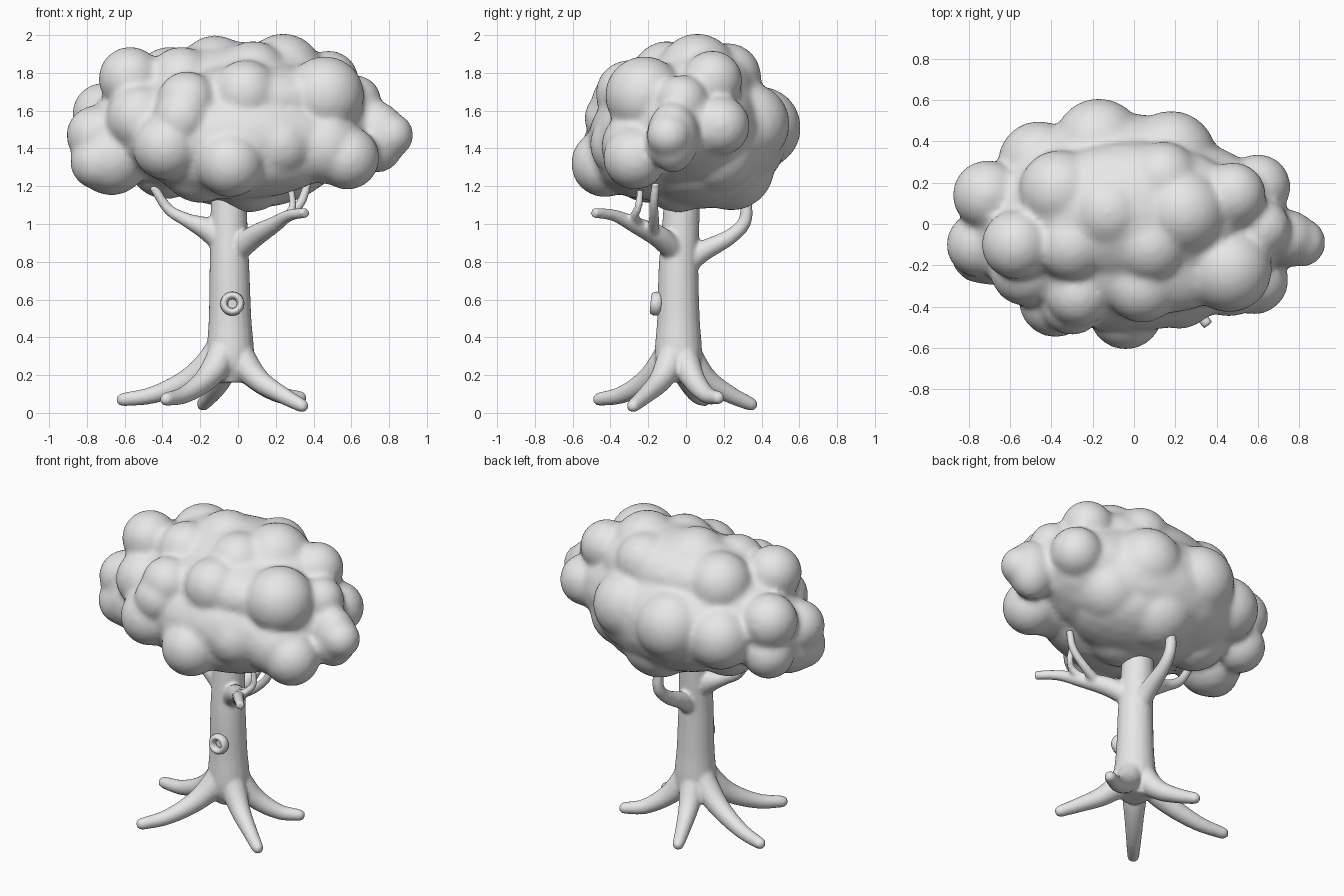
import bpy, bmesh
from math import cos, sin, tau, pi
from mathutils import Vector, Matrix

cube = bpy.data.objects.get("Cube")
if cube:
    bpy.data.objects.remove(cube)

# One plain grey for the whole tree
GREY = (0.8, 0.8, 0.8, 1)
grey = bpy.data.materials.new("plain grey")
grey.use_nodes = True
grey.diffuse_color = GREY
grey.node_tree.nodes["Principled BSDF"].inputs["Base Color"].default_value = GREY


def finish(bm, name, voxel, passes):
    """Turn overlapping shapes into one fused, softened, smooth-shaded object."""
    bmesh.ops.recalc_face_normals(bm, faces=bm.faces)
    mesh = bpy.data.meshes.new(name)
    bm.to_mesh(mesh)
    bm.free()
    mesh.materials.append(grey)
    for poly in mesh.polygons:
        poly.use_smooth = True
    obj = bpy.data.objects.new(name, mesh)
    bpy.context.collection.objects.link(obj)
    remesh = obj.modifiers.new("fuse", "REMESH")
    remesh.mode = "VOXEL"
    remesh.voxel_size = voxel
    remesh.use_smooth_shade = True
    soften = obj.modifiers.new("soften", "SMOOTH")
    soften.factor = 0.5
    soften.iterations = passes


def spline(points, steps=6):
    """Catmull-Rom interpolation of (x, y, z, radius) points."""
    pts = [Vector(p) for p in points]
    pts = [2 * pts[0] - pts[1]] + pts + [2 * pts[-1] - pts[-2]]
    out = []
    for a, b, c, d in zip(pts, pts[1:], pts[2:], pts[3:]):
        for i in range(steps):
            t = i / steps
            out.append(b + 0.5 * t * (c - a + t * (2 * a - 5 * b + 4 * c - d
                                                  + t * (3 * (b - c) + d - a))))
    return out + [pts[-2]]


def tube(bm, points, sides=14):
    """Closed tapering tube along a smooth path."""
    path = spline(points)
    rings = []
    for i, p in enumerate(path):
        ahead = path[min(i + 1, len(path) - 1)].xyz
        behind = path[max(i - 1, 0)].xyz
        tangent = (ahead - behind).normalized()
        # steady reference axis keeps the rings from twisting
        ref = Vector((0, 1, 0)) if abs(tangent.z) > 0.98 else Vector((0, 0, 1))
        if rings:
            ref = u
        v = tangent.cross(ref).normalized()
        u = v.cross(tangent)
        rings.append([bm.verts.new(p.xyz + p.w * (cos(tau * k / sides) * u + sin(tau * k / sides) * v))
                      for k in range(sides)])
    for low, high in zip(rings, rings[1:]):
        for k in range(sides):
            n = (k + 1) % sides
            bm.faces.new((low[k], low[n], high[n], high[k]))
    bm.faces.new(rings[0])
    bm.faces.new(rings[-1])


def blob(bm, centre, radii):
    bmesh.ops.create_icosphere(
        bm, subdivisions=3, radius=1,
        matrix=Matrix.Translation(centre) @ Matrix.Diagonal((*radii, 1)))


# Trunk
wood = bmesh.new()
tube(wood, [(-.04, -.04, .16, .08), (-.04, -.04, .28, .125), (-.042, -.04, .5, .113),
            (-.045, -.04, .75, .106), (-.048, -.03, .95, .1), (-.048, -.02, 1.14, .095)], 20)

# Roots, each sweeping from the trunk out to its rounded tip
base = Vector((-.04, -.04, 0))
for tip in [(-.61, .1, .07), (-.38, -.46, .072), (.34, -.28, .037),
            (.33, .17, .08), (-.185, .345, .045)]:
    reach = Vector(tip) - base
    reach.z = 0
    root = []
    for share, height, radius in [(.06, .4, .065), (.2, .26, .075), (.42, .165, .06), (.72, .095, .046)]:
        spot = base + share * reach
        root.append((spot.x, spot.y, height, radius))
    tube(wood, root + [(*tip, .036)])
    blob(wood, tip, [.034] * 3)

# Branches and twigs
for limb in [
    [(-.03, -.04, .84, .065), (.08, -.14, .93, .06), (.19, -.27, .995, .044), (.27, -.38, 1.045, .032), (.36, -.49, 1.06, .027)],
    [(.16, -.24, .98, .03), (.25, -.27, 1.04, .024), (.29, -.25, 1.1, .02), (.27, -.24, 1.22, .018)],
    [(.12, -.18, .95, .035), (.24, -.17, 1.02, .028), (.33, -.17, 1.11, .025), (.37, -.16, 1.22, .022)],
    [(-.04, -.04, .87, .07), (-.15, -.03, .965, .064), (-.27, -.03, 1.02, .038), (-.37, -.02, 1.08, .029), (-.45, -.02, 1.2, .024)],
    [(-.04, -.02, .77, .065), (-.04, .08, .85, .056), (-.03, .23, .93, .042), (-.02, .31, 1.01, .036), (-.02, .32, 1.12, .032)],
]:
    tube(wood, limb)
finish(wood, "trunk_with_roots_and_branches", 0.011, 4)

# Knot ring on the front of the trunk
bpy.ops.mesh.primitive_torus_add(
    major_radius=.044, minor_radius=.02, major_segments=28, minor_segments=12,
    location=(-.03, -.158, .578), rotation=(pi / 2 - .1, 0, 0))
knot = bpy.context.object
knot.name = "trunk_knot"
knot.scale.z = 1.5
knot.data.materials.append(grey)
bpy.ops.object.shade_smooth()

# Leaf crown: broad overlapping masses fill the inside
leaves = bmesh.new()
for centre, radii in [
    ((-.02, 0, 1.52), (.78, .45, .37)),      # core
    ((-.06, .19, 1.47), (.56, .35, .33)),    # back
    ((0, .06, 1.73), (.56, .34, .235)),      # top
    ((-.02, -.2, 1.45), (.62, .32, .28)),    # lower front
    ((.08, -.14, 1.66), (.52, .3, .2)),      # upper front
    ((.04, .08, 1.29), (.44, .34, .21)),     # underside
    ((0, -.22, 1.34), (.5, .27, .21)),       # front underside
    ((.74, -.07, 1.46), (.15, .14, .19)),    # end lobe
]:
    blob(leaves, centre, radii)

# Rounded clumps over the masses (x, y, z, radius in hundredths)
CLUMPS = [
    # front
    (-27, -34, 165, 16), (-38, -37, 141, 18), (4, -30, 169, 18), (-4, -43, 132, 18),
    (46, -22, 168, 21), (46, -25, 141, 20), (22, -33, 142, 18), (-52, -22, 156, 18),
    (-30, -39, 156, 15),
    # left and right ends
    (-57, -10, 177, 17), (-75, -10, 147, 16), (-71, 14, 158, 17), (-67, -10, 135, 20),
    (-70, 14, 137, 16), (-74, -14, 133, 15), (81, -9, 147, 12), (60, 18, 152, 16),
    (58, -27, 135, 17), (62, -2, 165, 14),
    # top
    (-12, 6, 180, 20), (24, 6, 180, 21), (-36, 16, 174, 20), (48, 14, 176, 16),
    (8, -10, 178, 19), (-30, -10, 176, 18), (14, 22, 178, 18),
    # back and underside
    (-17, 39, 151, 22), (-46, 30, 147, 20), (18, 33, 153, 22), (2, 24, 130, 23),
    (32, 16, 138, 22), (-38, 10, 134, 21), (6, -4, 129, 23), (-20, -20, 132, 21),
]
for x, y, z, r in CLUMPS:
    blob(leaves, (x / 100, y / 100, z / 100), [r / 100] * 3)
finish(leaves, "leaf_crown", 0.018, 12)
